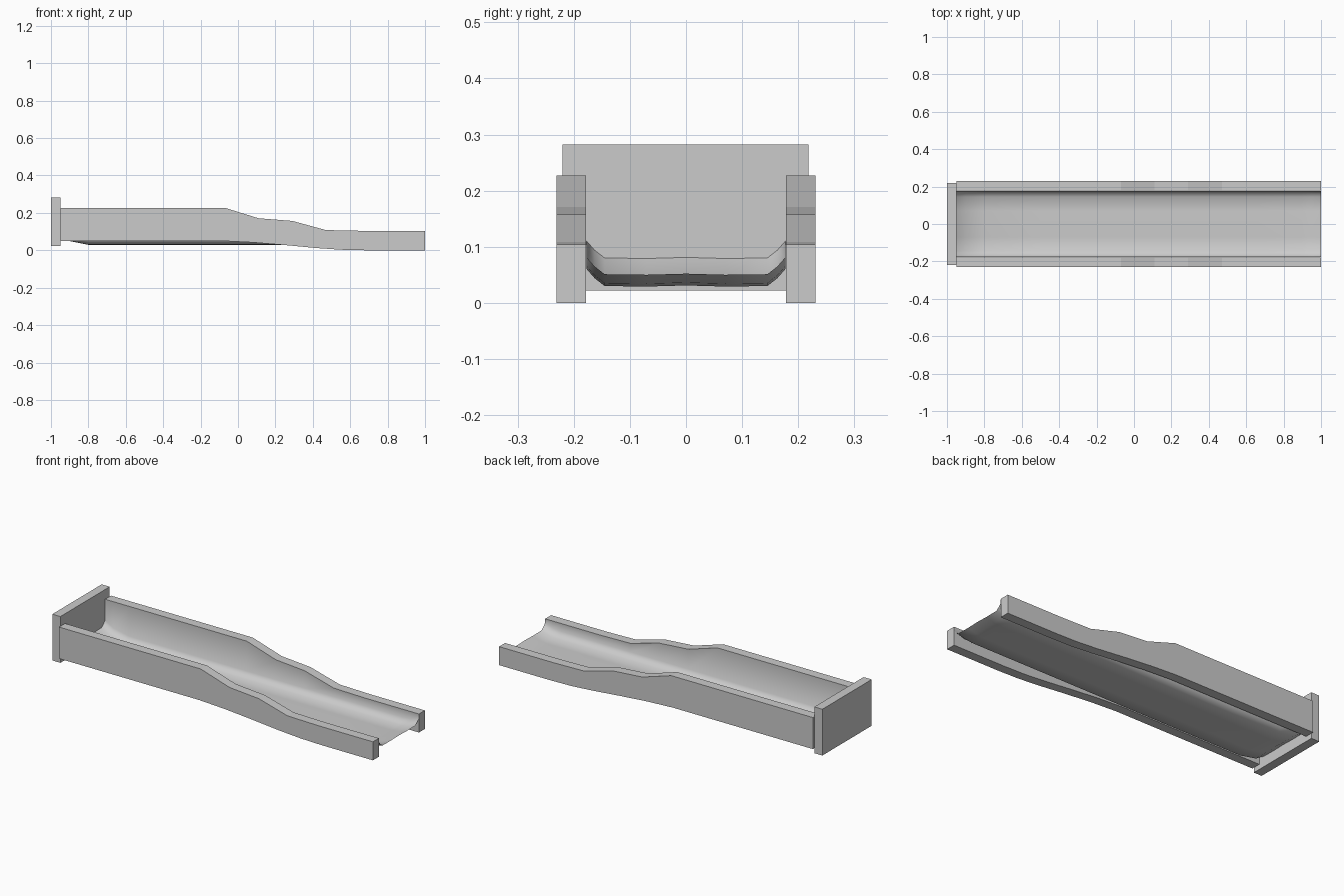
import bpy, bmesh

if "Cube" in bpy.data.objects:
    bpy.data.objects.remove(bpy.data.objects["Cube"])

RAIL_TOP = [(-0.95, 0.227), (-0.07, 0.227), (0.11, 0.171), (0.29, 0.157),
            (0.47, 0.108), (0.66, 0.104), (1.0, 0.104)]
RAIL_BOTTOM = [(-0.95, 0.05), (-0.08, 0.05), (0.08, 0.042), (0.25, 0.028),
               (0.42, 0.012), (0.55, 0.003), (0.68, 0.0), (1.0, 0.0)]
BED_HEIGHT = [(-0.95, 0.08), (-0.9, 0.05), (-0.8, 0.03), (0.9, 0.03),
              (0.95, 0.035), (1.0, 0.051)]


def height(line, x):
    """Height of a polyline at x."""
    for (x0, z0), (x1, z1) in zip(line, line[1:]):
        if x <= x1 + 1e-6:
            return z0 + (z1 - z0) * (x - x0) / (x1 - x0)
    return line[-1][1]


def add_object(name, bm):
    bmesh.ops.recalc_face_normals(bm, faces=bm.faces)
    mesh = bpy.data.meshes.new(name)
    bm.to_mesh(mesh)
    bm.free()
    obj = bpy.data.objects.new(name, mesh)
    bpy.context.collection.objects.link(obj)
    return obj


def extrude_profile(name, points, y0, y1):
    """Extrude an x-z outline along y."""
    bm = bmesh.new()
    face = bm.faces.new([bm.verts.new((x, y0, z)) for x, z in points])
    result = bmesh.ops.extrude_face_region(bm, geom=[face], use_keep_orig=True)
    moved = [v for v in result["geom"] if isinstance(v, bmesh.types.BMVert)]
    bmesh.ops.translate(bm, verts=moved, vec=(0, y1 - y0, 0))
    return add_object(name, bm)


# Side rails that step down toward the open end
outline = RAIL_TOP + RAIL_BOTTOM[::-1]
extrude_profile("front_side_rail", outline, -0.231, -0.178)
extrude_profile("back_side_rail", outline, 0.178, 0.231)

# End board
extrude_profile("end_board", [(-1, 0.022), (-0.95, 0.022), (-0.95, 0.282), (-1, 0.282)],
                -0.22, 0.218)

# Thin trough bed: upturned at both ends, sides rising to the rail tops
bm = bmesh.new()
stations = sorted({x for x, _ in RAIL_TOP + BED_HEIGHT} | {-0.5, -0.3})
rows = []
for x in stations:
    floor, top = height(BED_HEIGHT, x), height(RAIL_TOP, x) - 0.004
    half = [(0.177, top), (0.177, floor + 0.03), (0.163, floor + 0.014),
            (0.145, floor), (0.07, floor - 0.001)]
    section = [(-y, z) for y, z in half] + [(0, floor + 0.001)] + half[::-1]
    rows.append([bm.verts.new((x, y, z)) for y, z in section])
for a, b in zip(rows, rows[1:]):
    for i in range(len(a) - 1):
        bm.faces.new((a[i], b[i], b[i + 1], a[i + 1]))
bed = add_object("trough_bed", bm)
bed.data.shade_smooth()
